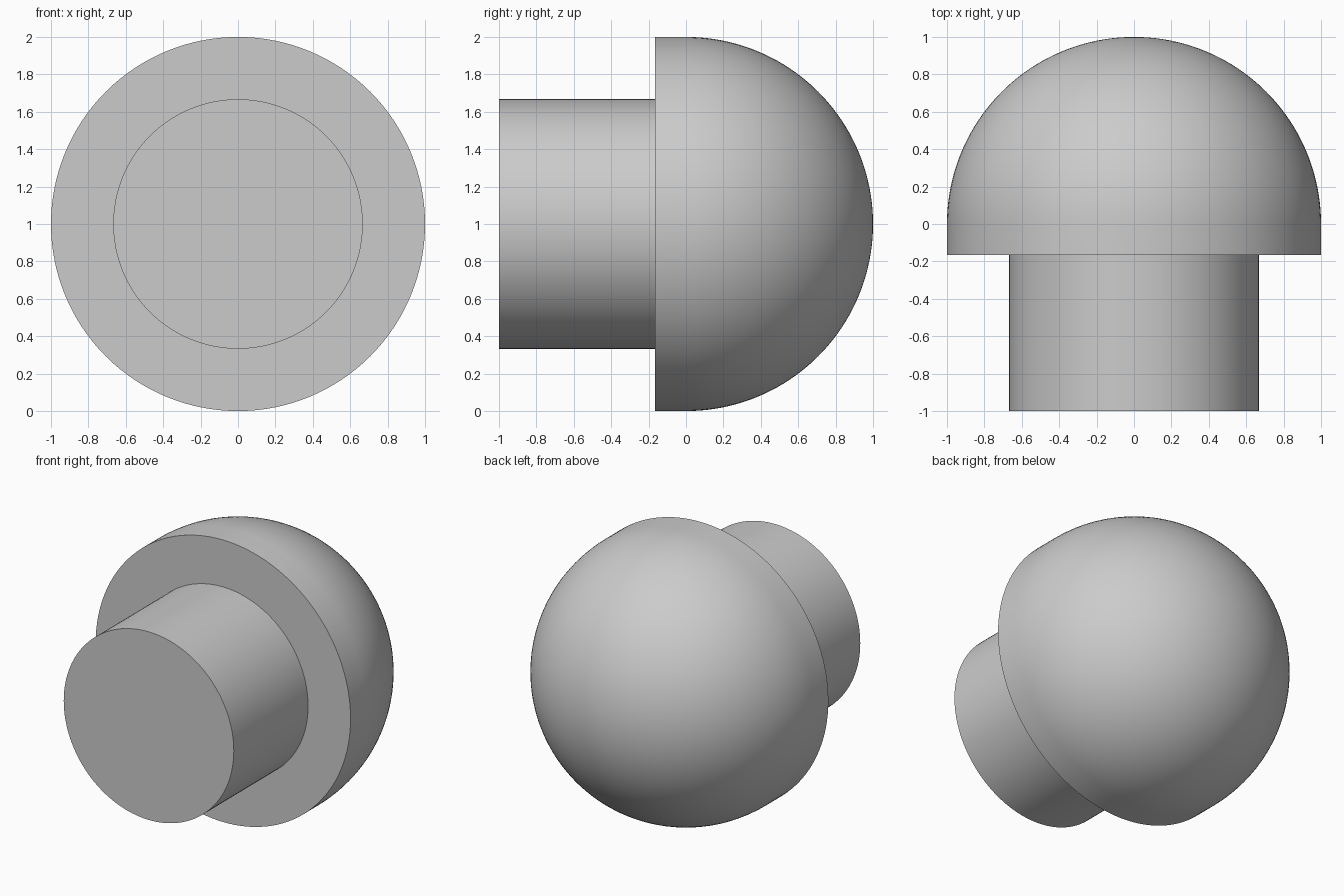
import bpy
import bmesh
from math import sin, cos, pi, radians

cube = bpy.data.objects.get("Cube")
if cube:
    bpy.data.objects.remove(cube, do_unlink=True)

CAP_R, STEM_R = 1.0, 0.667
FRONT_Y, RIM_Y = -1.0, -0.167
SIDES, ARC_STEPS = 128, 40

# Single plain grey
grey = bpy.data.materials.new("plain_grey")
grey.use_nodes = True
colour = (0.6, 0.6, 0.6, 1)
grey.diffuse_color = colour
grey.node_tree.nodes["Principled BSDF"].inputs["Base Color"].default_value = colour


def lathe(name, profile):
    """Turn a (radius, y) profile about the y axis, one unit above the floor."""
    bm = bmesh.new()
    verts = [bm.verts.new((r, y, 0)) for r, y in profile]
    edges = [bm.edges.new(pair) for pair in zip(verts, verts[1:])]
    bmesh.ops.spin(bm, geom=verts + edges, cent=(0, 0, 0), axis=(0, 1, 0),
                   angle=2 * pi, steps=SIDES)
    bmesh.ops.remove_doubles(bm, verts=bm.verts, dist=1e-4)
    bmesh.ops.recalc_face_normals(bm, faces=bm.faces)
    mesh = bpy.data.meshes.new(name)
    bm.to_mesh(mesh)
    bm.free()
    mesh.materials.append(grey)
    obj = bpy.data.objects.new(name, mesh)
    obj.location.z = CAP_R
    bpy.context.collection.objects.link(obj)
    bpy.ops.object.select_all(action="DESELECT")
    obj.select_set(True)
    bpy.context.view_layer.objects.active = obj
    bpy.ops.object.shade_smooth_by_angle(angle=radians(30))
    return obj


# Stem: flat front disc and straight wall, open where it meets the cap
lathe("stem", [(0, FRONT_Y), (STEM_R, FRONT_Y), (STEM_R, RIM_Y)])

# Cap: flat ring, short straight band, then a hemisphere
angles = [pi / 2 * i / ARC_STEPS for i in range(ARC_STEPS)]
dome = [(CAP_R * cos(a), CAP_R * sin(a)) for a in angles] + [(0, CAP_R)]
lathe("domed_cap", [(STEM_R, RIM_Y), (CAP_R, RIM_Y)] + dome)
